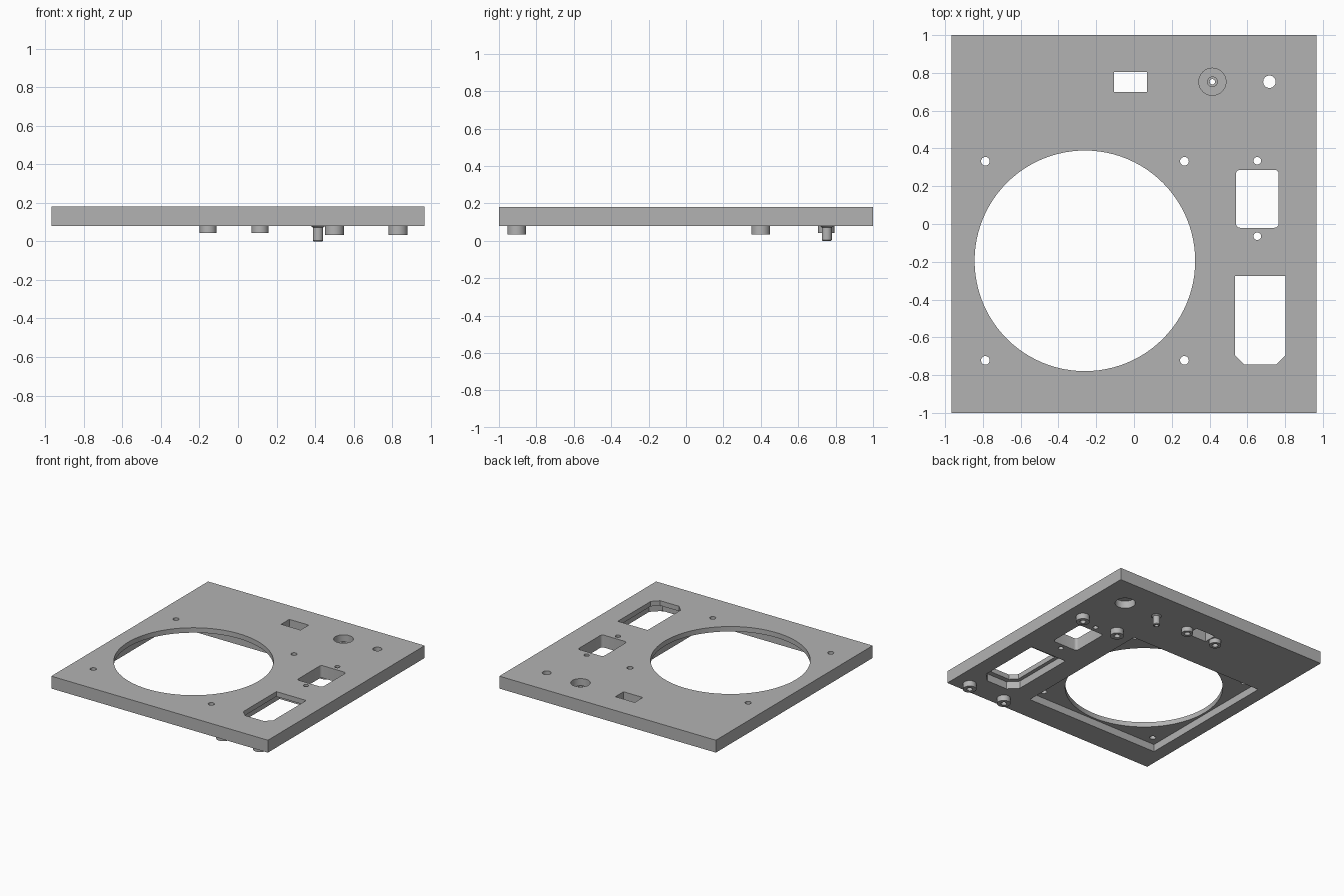
import bpy, bmesh, math

cube = bpy.data.objects.get("Cube")
if cube:
    bpy.data.objects.remove(cube, do_unlink=True)

grey = bpy.data.materials.new("plain grey")
grey.use_nodes = True
grey.diffuse_color = (0.45, 0.45, 0.45, 1)
grey.node_tree.nodes["Principled BSDF"].inputs["Base Color"].default_value = (0.45, 0.45, 0.45, 1)

BOTTOM, TOP = 0.08, 0.18
LEDGE = 0.14            # ceiling of the pockets on the underside
OVER = 0.3              # cutters run past the surface


def prism(name, points, z0, z1):
    """Extrude a flat outline from z0 to z1."""
    bm = bmesh.new()
    face = bm.faces.new([bm.verts.new((x, y, z0)) for x, y in points])
    up = bmesh.ops.extrude_face_region(bm, geom=[face])
    verts = [v for v in up["geom"] if isinstance(v, bmesh.types.BMVert)]
    bmesh.ops.translate(bm, verts=verts, vec=(0, 0, z1 - z0))
    bmesh.ops.recalc_face_normals(bm, faces=bm.faces)
    return finish(name, bm)


def finish(name, bm):
    mesh = bpy.data.meshes.new(name)
    bm.to_mesh(mesh)
    bm.free()
    mesh.materials.append(grey)
    obj = bpy.data.objects.new(name, mesh)
    bpy.context.collection.objects.link(obj)
    return obj


def circle(x, y, r, n=32):
    return [(x + r * math.cos(math.tau * i / n), y + r * math.sin(math.tau * i / n)) for i in range(n)]


def rect(x0, x1, y0, y1):
    return [(x0, y0), (x1, y0), (x1, y1), (x0, y1)]


def chamfered(x0, x1, y0, y1, c):
    """Rectangle with its two front corners cut off."""
    return [(x0 + c, y0), (x1 - c, y0), (x1, y0 + c), (x1, y1), (x0, y1), (x0, y0 + c)]


def rounded(x0, x1, y0, y1, r, n=5):
    pts = []
    corners = [(x1 - r, y1 - r), (x0 + r, y1 - r), (x0 + r, y0 + r), (x1 - r, y0 + r)]
    for k, (cx, cy) in enumerate(corners):
        for i in range(n + 1):
            a = math.pi / 2 * (k + i / n)
            pts.append((cx + r * math.cos(a), cy + r * math.sin(a)))
    return pts


def lathe(name, x, y, profile, n=32):
    """Spin a closed (radius, z) loop around a vertical axis."""
    bm = bmesh.new()
    rings = []
    for i in range(n):
        a = math.tau * i / n
        rings.append([bm.verts.new((x + r * math.cos(a), y + r * math.sin(a), z)) for r, z in profile])
    m = len(profile)
    for i in range(n):
        a, b = rings[i], rings[(i + 1) % n]
        for j in range(m):
            bm.faces.new((a[j], b[j], b[(j + 1) % m], a[(j + 1) % m]))
    bmesh.ops.recalc_face_normals(bm, faces=bm.faces)
    return finish(name, bm)


def smooth(obj):
    bpy.ops.object.select_all(action="DESELECT")
    obj.select_set(True)
    bpy.context.view_layer.objects.active = obj
    bpy.ops.object.shade_smooth_by_angle(angle=math.radians(30))


def cut(target, points, z0=-OVER, z1=OVER):
    cutter = prism("cutter", points, z0, z1)
    cutter.hide_render = True
    mod = target.modifiers.new("cut", "BOOLEAN")
    mod.operation = "DIFFERENCE"
    mod.solver = "EXACT"
    mod.object = cutter
    bpy.context.view_layer.objects.active = target
    bpy.ops.object.modifier_apply(modifier=mod.name)
    bpy.data.objects.remove(cutter, do_unlink=True)


# Panel
panel = prism("panel", rect(-0.967, 0.967, -1, 1), BOTTOM, TOP)

# Fan opening: square pocket below, round hole and four screw holes
fx, fy = -0.26, -0.195
cut(panel, rect(fx - 0.6, fx + 0.6, fy - 0.6, fy + 0.6), -OVER, LEDGE)
cut(panel, circle(fx, fy, 0.584, 96))
for sx in (-1, 1):
    for sy in (-1, 1):
        cut(panel, circle(fx + sx * 0.527, fy + sy * 0.527, 0.023, 24))

# Power inlet with a wider pocket below
cut(panel, chamfered(0.505, 0.83, -0.785, -0.19, 0.07), -OVER, LEDGE)
cut(panel, chamfered(0.535, 0.802, -0.745, -0.275, 0.05))

# Rocker opening and its two screw holes
cut(panel, rounded(0.54, 0.766, -0.02, 0.287, 0.022))
for y in (0.335, -0.065):
    cut(panel, circle(0.653, y, 0.02, 24))

# Slide switch slot
cut(panel, rect(-0.105, 0.068, 0.7, 0.804))

# Jack hole, counterbored from below
cut(panel, circle(0.717, 0.753, 0.075), -OVER, LEDGE)
cut(panel, circle(0.717, 0.753, 0.033))

# Light holder dish on top
px, py = 0.415, 0.753
cut(panel, circle(px, py, 0.072), 0.1, OVER)
cut(panel, circle(px, py, 0.02))
smooth(panel)

# Light holder tube with a small collar under the panel
smooth(lathe("light_tube", px, py, [
    (0.014, 0), (0.023, 0), (0.027, 0.005), (0.027, 0.072), (0.038, 0.08),
    (0.038, 0.09), (0.028, 0.09), (0.028, 0.15), (0.014, 0.15)]))


# Hollow screw bosses on the underside
def boss(name, x, y, r, z):
    smooth(lathe(name, x, y, [(0.022, z), (r, z), (r, 0.09), (0.022, 0.09)]))


for x, side in ((0.5, "inner"), (0.83, "outer")):
    for y, end in ((-0.905, "front"), (0.4, "back")):
        boss(f"board_boss_{end}_{side}", x, y, 0.05, 0.034)
for x, side in ((-0.155, "right"), (0.115, "left")):
    boss(f"switch_boss_{side}", x, 0.75, 0.044, 0.043)
